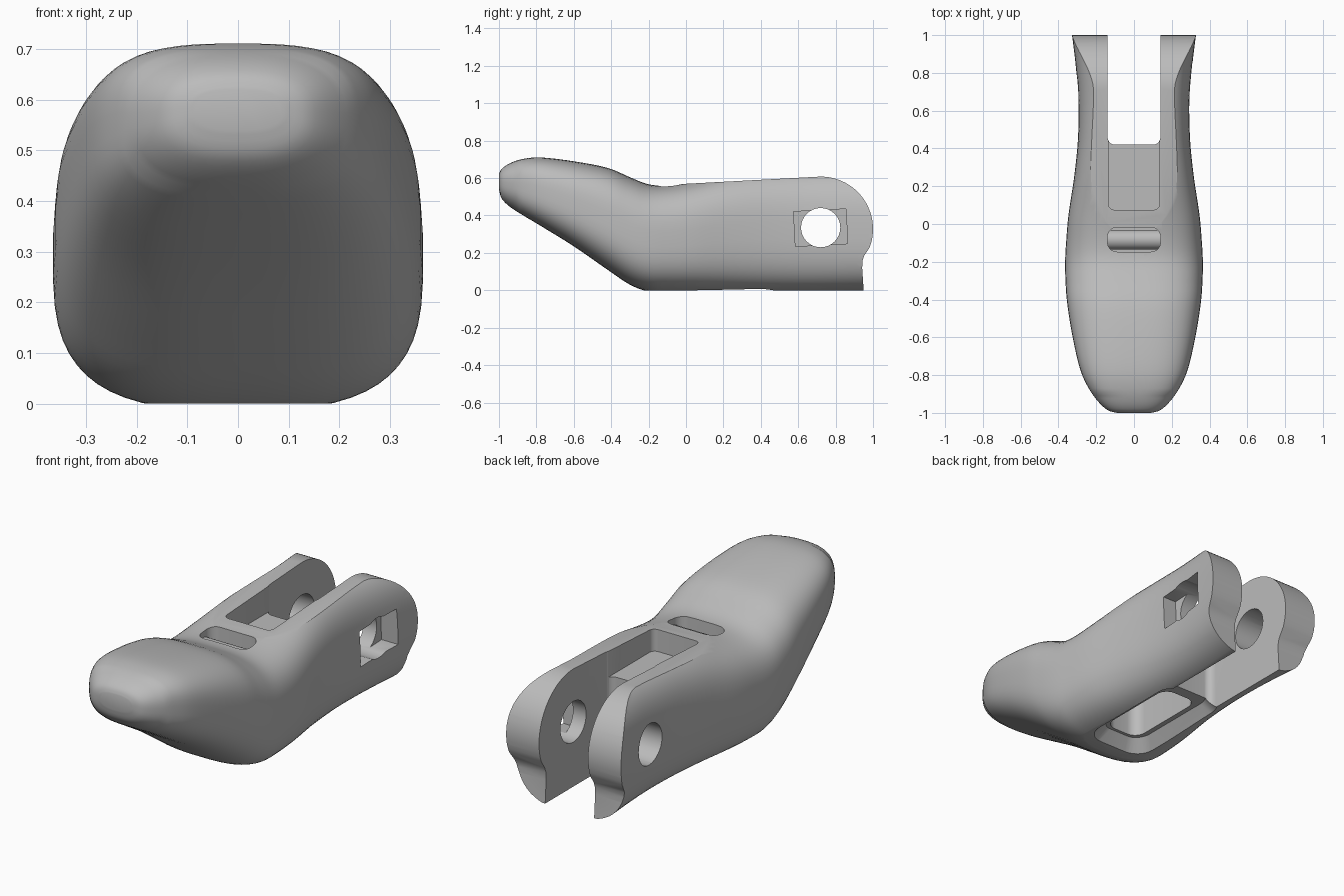
import bpy, bmesh, math
from mathutils import Vector, Matrix

cube = bpy.data.objects.get("Cube")
if cube:
    bpy.data.objects.remove(cube, do_unlink=True)

grey = bpy.data.materials.new("matte grey")
grey.use_nodes = True
grey.diffuse_color = (0.5, 0.5, 0.5, 1)
grey.node_tree.nodes["Principled BSDF"].inputs["Base Color"].default_value = grey.diffuse_color


def make_object(name, bm):
    bmesh.ops.recalc_face_normals(bm, faces=bm.faces)
    mesh = bpy.data.meshes.new(name)
    bm.to_mesh(mesh)
    bm.free()
    mesh.materials.append(grey)
    obj = bpy.data.objects.new(name, mesh)
    bpy.context.collection.objects.link(obj)
    return obj


def box(name, low, high, radius=0.0, axis=2, top_scale=1.0):
    """Box between two corners, rounding the edges along one axis."""
    low, high = Vector(low), Vector(high)
    size, middle = high - low, (low + high) / 2
    bm = bmesh.new()
    bmesh.ops.create_cube(bm, size=1)
    for v in bm.verts:
        v.co = Vector(c * s for c, s in zip(v.co, size))
    if radius:
        edges = [e for e in bm.edges
                 if abs((e.verts[0].co - e.verts[1].co)[axis]) > 1e-4]
        bmesh.ops.bevel(bm, geom=edges, offset=radius, segments=8,
                        profile=0.5, affect='EDGES')
    for v in bm.verts:
        if v.co.z > 0:
            v.co.x *= top_scale
            v.co.y *= 1 - (1 - top_scale) * size.x / size.y
        v.co += middle
    return make_object(name, bm)


def rod(name, centre, radius, length):
    bm = bmesh.new()
    bmesh.ops.create_cone(bm, cap_ends=True, segments=32, radius1=radius,
                          radius2=radius, depth=length,
                          matrix=Matrix.Translation(centre) @ Matrix.Rotation(math.pi / 2, 4, 'Y'))
    return make_object(name, bm)


def carve(target, cutter, operation='DIFFERENCE'):
    mod = target.modifiers.new("carve", 'BOOLEAN')
    mod.operation, mod.solver, mod.object = operation, 'EXACT', cutter
    bpy.context.view_layer.objects.active = target
    bpy.ops.object.modifier_apply(modifier=mod.name)
    bpy.data.objects.remove(cutter, do_unlink=True)


# Body stations: y, half width, underside height, top height
STATIONS = [
    (-1.0, 0.09, 0.54, 0.62), (-0.985, 0.14, 0.49, 0.65),
    (-0.94, 0.19, 0.445, 0.68), (-0.87, 0.24, 0.4, 0.703),
    (-0.77, 0.285, 0.34, 0.71), (-0.6, 0.325, 0.235, 0.69),
    (-0.42, 0.354, 0.11, 0.655), (-0.3, 0.363, 0.03, 0.605),
    (-0.2, 0.365, -0.007, 0.567), (-0.1, 0.36, -0.013, 0.562),
    (0.05, 0.347, -0.013, 0.585), (0.25, 0.317, -0.013, 0.63),
    (0.45, 0.297, -0.013, 0.65), (0.65, 0.295, -0.013, 0.655),
    (0.85, 0.31, -0.013, 0.66), (1.05, 0.335, -0.013, 0.66)]
SIDES, STEPS = 56, 4


def smooth_stations():
    rows = [Vector(s) for s in STATIONS]
    for i in range(len(rows) - 1):
        a, b = rows[max(i - 1, 0)], rows[i]
        c, d = rows[i + 1], rows[min(i + 2, len(rows) - 1)]
        for k in range(STEPS):
            t = k / STEPS
            yield (b * 2 + (c - a) * t + (a * 2 - b * 5 + c * 4 - d) * t**2
                   + (b * 3 - a - c * 3 + d) * t**3) / 2
    yield rows[-1]


def superellipse(angle, power=3.0):
    c, s = math.cos(angle), math.sin(angle)
    return (math.copysign(abs(c) ** (2 / power), c),
            math.copysign(abs(s) ** (2 / power), s))


# Lofted body with rounded square sections
bm = bmesh.new()
rings = []
for y, w, low, high in smooth_stations():
    ring = []
    for i in range(SIDES):
        u, v = superellipse(math.tau * (i + 0.5) / SIDES, 2.6 if y < -0.9 else 3)
        ring.append(bm.verts.new((w * u, y, (low + high) / 2 + v * (high - low) / 2)))
    rings.append(ring)
for a, b in zip(rings, rings[1:]):
    for i in range(SIDES):
        j = (i + 1) % SIDES
        bm.faces.new((a[i], a[j], b[j], b[i]))
bm.faces.new(rings[0])
bm.faces.new(rings[-1])
body = make_object("finger_body", bm)

# Side profile trims the flat top, flat base, round hinge end and heel notch
profile = [(-1.2, 0), (-1.2, 1), (-0.16, 1), (-0.16, 0.561)]
for k in range(25):
    a = math.radians(90 - k * 4.6)
    profile.append((0.72 + 0.28 * math.cos(a), 0.328 + 0.28 * math.sin(a)))
profile += [(0.953, 0.185), (0.944, 0.16), (0.942, 0.12), (0.95, 0)]
bm = bmesh.new()
face = bm.faces.new([bm.verts.new((-0.6, y, z)) for y, z in profile])
side = bmesh.ops.extrude_face_region(bm, geom=[face])["geom"]
bmesh.ops.translate(bm, vec=(1.2, 0, 0),
                    verts=[g for g in side if isinstance(g, bmesh.types.BMVert)])
carve(body, make_object("side_trim", bm), 'INTERSECT')

# Hinge gap between the arms, cord pocket and cord slot on top
carve(body, box("hinge_gap", (-0.14, 0.42, -0.5), (0.14, 1.5, 1), 0.04))
carve(body, box("cord_pocket", (-0.135, 0.075, 0.46), (0.135, 0.5, 1), 0.03))
carve(body, box("cord_slot", (-0.14, -0.147, 0.44), (0.14, -0.018, 1), 0.05))

# Underside recess with sloped walls and a deeper inner slot
carve(body, box("base_recess", (-0.18, -0.17, -0.01), (0.18, 0.5, 0.06), 0.1, top_scale=0.7))
carve(body, box("base_slot", (-0.1, -0.1, -0.1), (0.1, 0.36, 0.25), 0.06))

# Pin hole through both arms, with a square pin head pocket on one side
carve(body, rod("pin_hole", (0, 0.72, 0.335), 0.105, 2))
head = box("pin_head", (0.215, -0.14, -0.093), (0.6, 0.14, 0.093))
head.data.transform(Matrix.Translation((0, 0.72, 0.335)) @ Matrix.Rotation(math.radians(3), 4, 'X'))
carve(body, head)

# Rod across the cord slot
bar = rod("cord_bar", (0, -0.083, 0.475), 0.052, 0.3)

for obj in (body, bar):
    bpy.ops.object.select_all(action='DESELECT')
    obj.select_set(True)
    bpy.context.view_layer.objects.active = obj
    bpy.ops.object.shade_smooth_by_angle(angle=math.radians(30))
